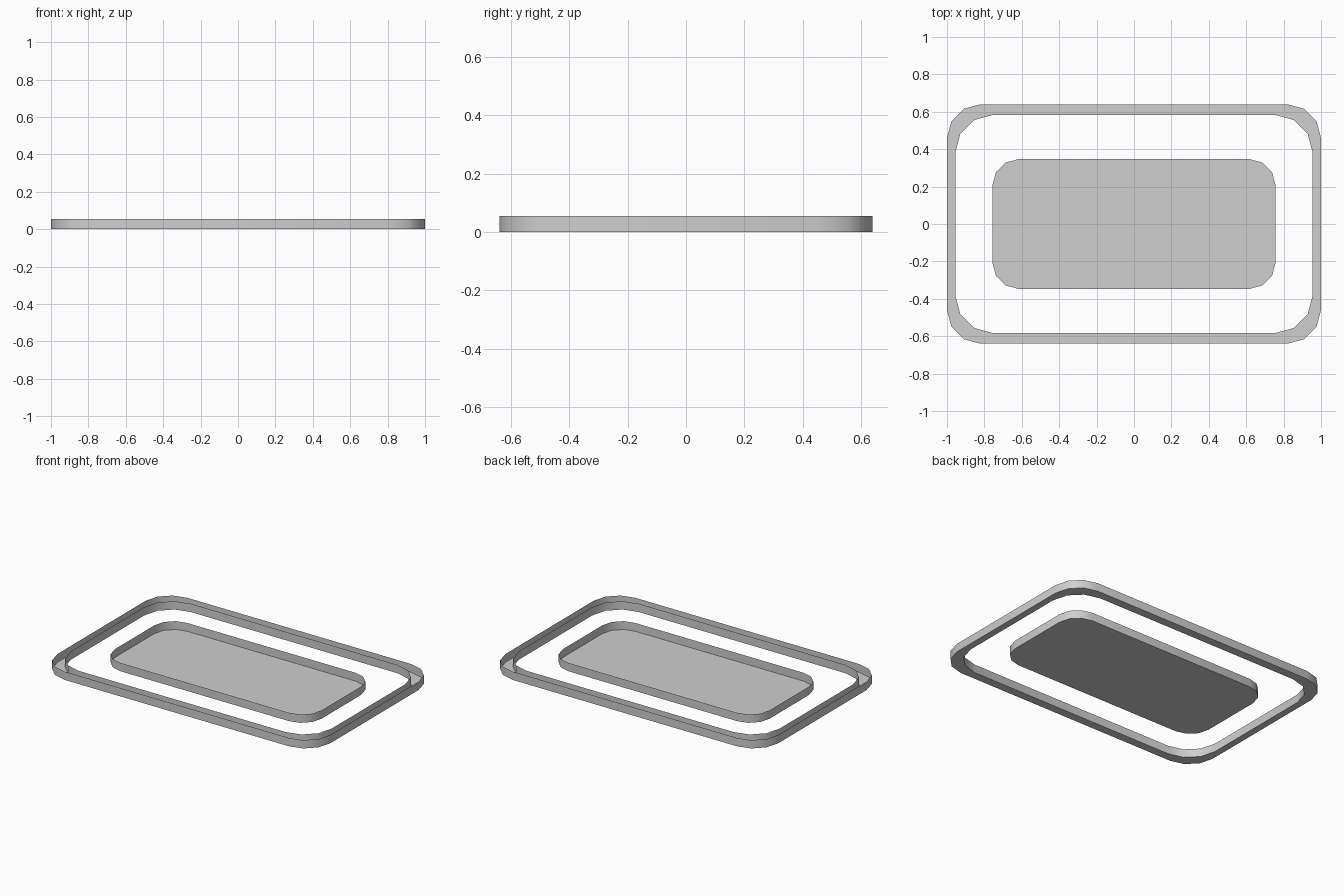
import bpy, bmesh, math

cube = bpy.data.objects.get("Cube")
if cube:
    bpy.data.objects.remove(cube, do_unlink=True)

HEIGHT = 0.055
STEPS = 3  # facets per rounded corner

grey = bpy.data.materials.new("light_grey")
grey.use_nodes = True
colour = (0.62, 0.62, 0.62, 1)
grey.diffuse_color = colour
grey.node_tree.nodes["Principled BSDF"].inputs["Base Color"].default_value = colour


def rounded_loop(bm, half_x, half_y, radius, z):
    """Closed ring of vertices around a rectangle with rounded corners."""
    verts = []
    for corner, (sx, sy) in enumerate([(1, 1), (-1, 1), (-1, -1), (1, -1)]):
        for i in range(STEPS + 1):
            a = math.pi / 2 * (corner + i / STEPS)
            verts.append(bm.verts.new((sx * (half_x - radius) + radius * math.cos(a),
                                       sy * (half_y - radius) + radius * math.sin(a), z)))
    return verts


def bridge(bm, a, b):
    """Strip of quads between two rings of equal length."""
    for i in range(len(a)):
        j = (i + 1) % len(a)
        bm.faces.new((a[i], a[j], b[j], b[i]))


def finish(bm, name):
    mesh = bpy.data.meshes.new(name)
    bm.to_mesh(mesh)
    bm.free()
    mesh.materials.append(grey)
    obj = bpy.data.objects.new(name, mesh)
    bpy.context.collection.objects.link(obj)
    bpy.ops.object.select_all(action='DESELECT')
    obj.select_set(True)
    bpy.context.view_layer.objects.active = obj
    bpy.ops.object.shade_smooth_by_angle(angle=math.radians(35))


# Outer frame: open-topped channel with outer wall, floor and inner wall
bm = bmesh.new()
outer = (1.0, 0.64, 0.18)
inner = (0.955, 0.583, 0.2)
rings = [rounded_loop(bm, *size, z) for size, z in
         [(outer, HEIGHT), (outer, 0), (inner, 0), (inner, HEIGHT)]]
for upper, lower in zip(rings, rings[1:]):
    bridge(bm, lower, upper)
finish(bm, "frame_channel")

# Central tray: flat floor with a thin upright wall, open on top
bm = bmesh.new()
tray = (0.757, 0.347, 0.14)
base = rounded_loop(bm, *tray, 0)
rim = rounded_loop(bm, *tray, HEIGHT)
bridge(bm, base, rim)
bm.faces.new(base[::-1])
finish(bm, "central_tray")
